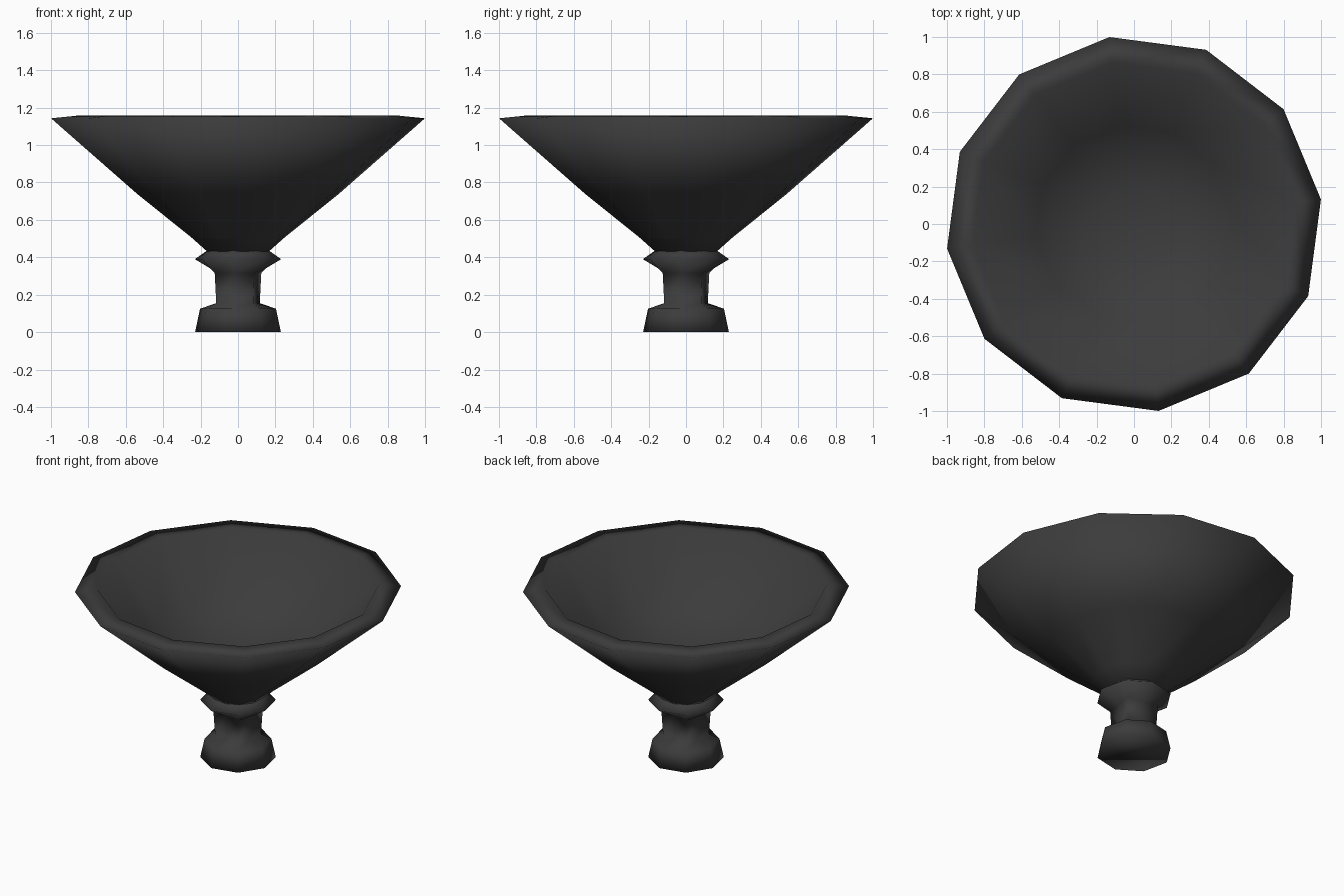
import bpy, bmesh, math

if "Cube" in bpy.data.objects:
    bpy.data.objects.remove(bpy.data.objects["Cube"], do_unlink=True)

charcoal = bpy.data.materials.new("charcoal")
charcoal.use_nodes = True
colour = (0.045, 0.045, 0.045, 1)
charcoal.diffuse_color = colour
charcoal.node_tree.nodes["Principled BSDF"].inputs["Base Color"].default_value = colour


def turned(name, profile, sides, start):
    """Spin (corner radius, radius between corners, height) rings into a smooth, capped part."""
    bm = bmesh.new()
    rings = []
    for even, odd, z in profile:
        ring = []
        for i in range(sides):
            a = math.radians(start) + math.tau * i / sides
            r = odd if i % 2 else even
            ring.append(bm.verts.new((r * math.cos(a), r * math.sin(a), z)))
        rings.append(ring)
    for low, high in zip(rings, rings[1:]):
        for i in range(sides):
            j = (i + 1) % sides
            bm.faces.new([low[i], low[j], high[j], high[i]])
    # Close both ends
    bm.faces.new(rings[0][::-1])
    bm.faces.new(rings[-1])
    bmesh.ops.remove_doubles(bm, verts=bm.verts, dist=0.0001)
    bmesh.ops.recalc_face_normals(bm, faces=bm.faces)
    for face in bm.faces:
        face.smooth = True
    mesh = bpy.data.meshes.new(name)
    bm.to_mesh(mesh)
    bm.free()
    mesh.materials.append(charcoal)
    obj = bpy.data.objects.new(name, mesh)
    bpy.context.collection.objects.link(obj)


# Pedestal: eight-sided foot, square stem, eight-sided collar
turned("pedestal", [(0.233, 0.233, 0), (0.206, 0.206, 0.125),
                    (0.142, 0.1, 0.155), (0.152, 0.108, 0.315),
                    (0.234, 0.234, 0.39), (0.155, 0.155, 0.445)], 8, 35)

# Wide bowl: outside wall, rounded lip, hollow inside with a shallow floor
bowl_profile = [(0.165, 0.43), (0.25, 0.505), (0.545, 0.74), (1.008, 1.143),
                (0.87, 1.157), (0.53, 0.77), (0.2, 0.67)]
turned("bowl", [(r, r, z) for r, z in bowl_profile], 12, 7.5)
